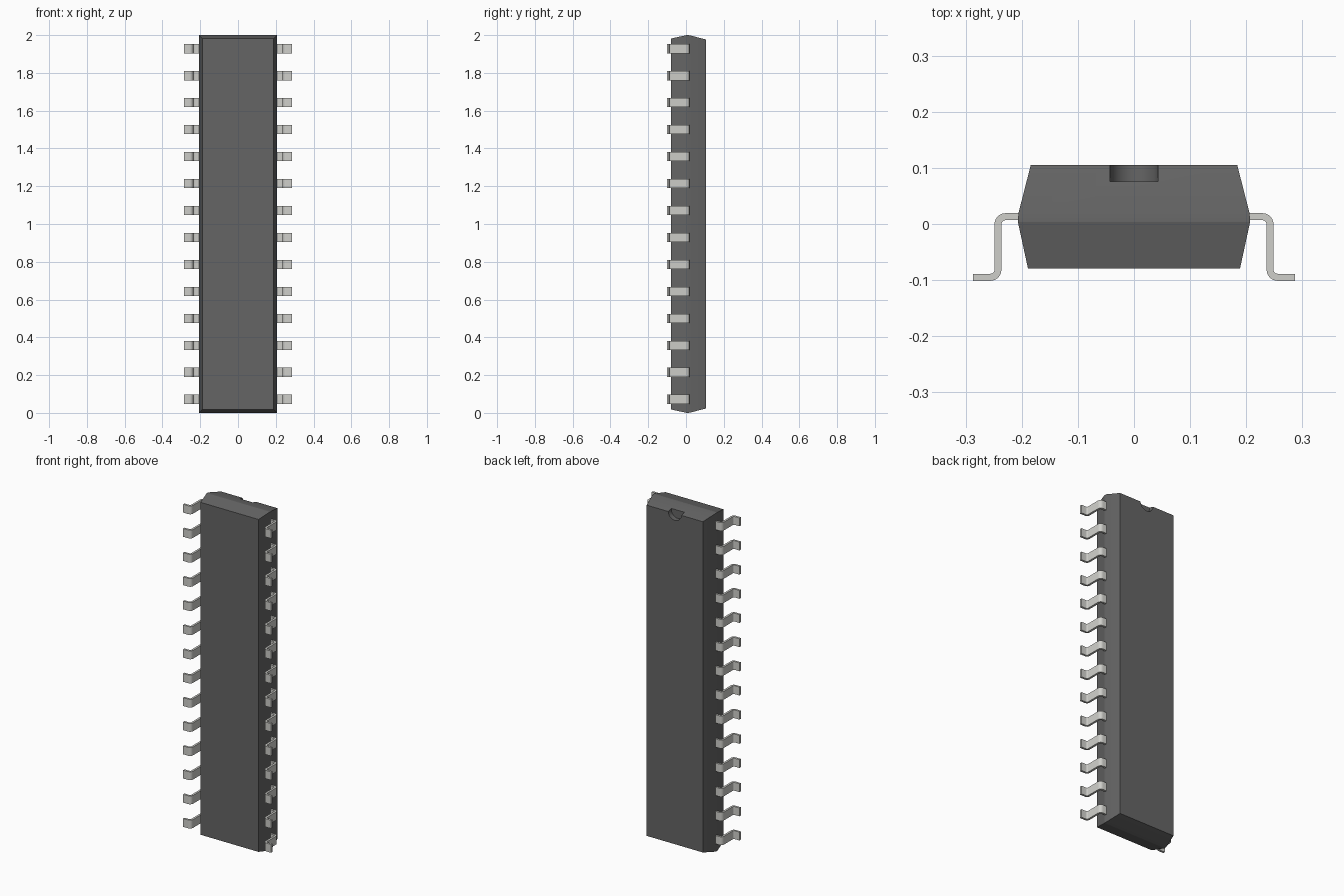
import bpy, bmesh, math
from mathutils import Matrix

if "Cube" in bpy.data.objects:
    bpy.data.objects.remove(bpy.data.objects["Cube"])


def material(name, color):
    m = bpy.data.materials.new(name)
    m.diffuse_color = color
    m.use_nodes = True
    m.node_tree.nodes["Principled BSDF"].inputs["Base Color"].default_value = m.diffuse_color
    return m


def make_object(name, bm, mat=None):
    bmesh.ops.recalc_face_normals(bm, faces=bm.faces)
    me = bpy.data.meshes.new(name)
    bm.to_mesh(me)
    bm.free()
    ob = bpy.data.objects.new(name, me)
    bpy.context.collection.objects.link(ob)
    if mat:
        me.materials.append(mat)
    return ob


def activate(ob):
    bpy.ops.object.select_all(action='DESELECT')
    ob.select_set(True)
    bpy.context.view_layer.objects.active = ob


plastic = material("dark_plastic", (0.13, 0.13, 0.13, 1))
metal = material("pale_metal", (0.62, 0.62, 0.59, 1))

# Body: stacked rectangles along y, tapered on all four sides
bm = bmesh.new()
rings = []
for y, inset in ((-0.079, 0.018), (0.004, 0.0), (0.019, 0.001), (0.105, 0.023)):
    w, h = 0.207 - inset, 1.0 - inset
    rings.append([bm.verts.new((sx * w, y, 1 + sz * h))
                  for sx, sz in ((-1, -1), (1, -1), (1, 1), (-1, 1))])
bm.faces.new(rings[0])
bm.faces.new(rings[-1])
for a, b in zip(rings, rings[1:]):
    for i in range(4):
        j = (i + 1) % 4
        bm.faces.new((a[i], a[j], b[j], b[i]))
body = make_object("chip_body", bm, plastic)

# Round orientation notch at the top of the back face
bm = bmesh.new()
bmesh.ops.create_cone(bm, cap_ends=True, segments=32, radius1=0.043, radius2=0.043,
                      depth=0.1, matrix=Matrix.Translation((0, 0.126, 1.979))
                      @ Matrix.Rotation(math.pi / 2, 4, 'X'))
cutter = make_object("notch_cutter", bm)
cutter.hide_render = True
cut = body.modifiers.new("notch", 'BOOLEAN')
cut.object = cutter
cut.operation = 'DIFFERENCE'
cut.solver = 'EXACT'
activate(body)
bpy.ops.object.modifier_apply(modifier=cut.name)
bpy.data.objects.remove(cutter)
bpy.ops.object.shade_smooth_by_angle(angle=math.radians(15))
body.data.update()

# Lead centreline: out of the body, down, then out again as a foot
T, R, SEG = 0.0125, 0.0135, 6
HALF_W, PITCH, COUNT = 0.0245, 0.1428, 14
X_LEG, Y_TOP, Y_FOOT = 0.2425, 0.013, -0.095
path = [(0.195, Y_TOP, math.pi / 2)]
for i in range(SEG + 1):
    a = math.pi / 2 * (1 - i / SEG)
    path.append((X_LEG - R + R * math.cos(a), Y_TOP - R + R * math.sin(a), a))
for i in range(SEG + 1):
    a = math.pi / 2 * i / SEG
    path.append((X_LEG + R - R * math.cos(a), Y_FOOT + R - R * math.sin(a), a))
path.append((0.287, Y_FOOT, math.pi / 2))

# Sweep a flat rectangular section along the centreline
bm = bmesh.new()
z0 = 1 - PITCH * (COUNT - 1) / 2
sections = []
for x, y, a in path:
    nx, ny = math.cos(a) * T / 2, math.sin(a) * T / 2
    sections.append([bm.verts.new((x + s * nx, y + s * ny, z0 + t * HALF_W))
                     for s, t in ((-1, -1), (1, -1), (1, 1), (-1, 1))])
bm.faces.new(sections[0])
bm.faces.new(sections[-1])
for a, b in zip(sections, sections[1:]):
    for i in range(4):
        j = (i + 1) % 4
        bm.faces.new((a[i], a[j], b[j], b[i]))
leads = make_object("leads", bm, metal)
activate(leads)
bpy.ops.object.shade_smooth_by_angle(angle=math.radians(30))

# Fourteen leads per side, mirrored across x
row = leads.modifiers.new("row", 'ARRAY')
row.count = COUNT
row.use_relative_offset = False
row.use_constant_offset = True
row.constant_offset_displace = (0, 0, PITCH)
mirror = leads.modifiers.new("both_sides", 'MIRROR')
mirror.use_axis = (True, False, False)
